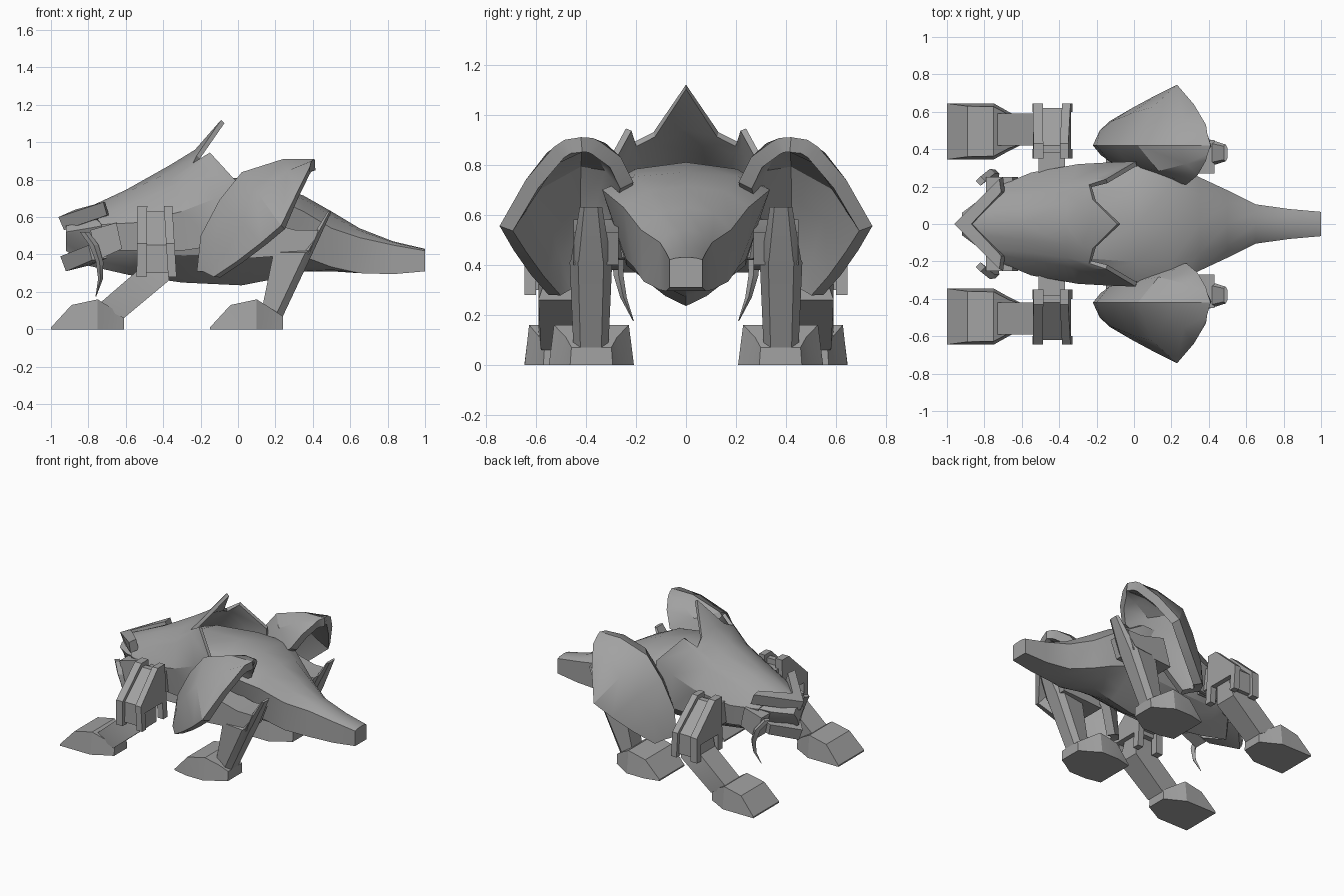
import bpy
import bmesh
from mathutils import Vector

default_cube = bpy.data.objects.get("Cube")
if default_cube:
    bpy.data.objects.remove(default_cube, do_unlink=True)

# Single matte grey used on every part
grey = bpy.data.materials.new("stone_grey")
grey.use_nodes = True
colour = (0.36, 0.36, 0.36, 1)
grey.diffuse_color = colour
grey.node_tree.nodes["Principled BSDF"].inputs["Base Color"].default_value = colour
parts = []


def finish(name, bm, mirror=False, thickness=0):
    """Turn a bmesh into an object, optionally mirrored across y and thickened."""
    mesh = bpy.data.meshes.new(name)
    bm.to_mesh(mesh)
    bm.free()
    mesh.materials.append(grey)
    part = bpy.data.objects.new(name, mesh)
    bpy.context.collection.objects.link(part)
    if mirror:
        modifier = part.modifiers.new("mirror", "MIRROR")
        modifier.use_axis = (False, True, False)
        modifier.merge_threshold = 0.001
    if thickness:
        modifier = part.modifiers.new("thickness", "SOLIDIFY")
        modifier.thickness = thickness
        modifier.offset = -1
    parts.append(part)


def loft(name, rings, mirror=True, open_start=False):
    """Solid through matching rings of points; an open start sits on the mirror plane."""
    bm = bmesh.new()
    loops = [[bm.verts.new(p) for p in ring] for ring in rings]
    count = len(loops[0])
    for a, b in zip(loops, loops[1:]):
        for i in range(count):
            j = (i + 1) % count
            bm.faces.new((a[i], a[j], b[j], b[i]))
    start = bm.faces.new(loops[0])
    bm.faces.new(loops[-1])
    bmesh.ops.recalc_face_normals(bm, faces=bm.faces[:])
    if open_start:
        bm.faces.remove(start)
    finish(name, bm, mirror)


def sheet(name, rows, thickness):
    """Upward-facing thick sheet through rows of points, mirrored."""
    bm = bmesh.new()
    grid = [[bm.verts.new(p) for p in row] for row in rows]
    for a, b in zip(grid, grid[1:]):
        for i in range(len(a) - 1):
            bm.faces.new((a[i], a[i + 1], b[i + 1], b[i]))
    bm.normal_update()
    if sum(f.normal.z * f.calc_area() for f in bm.faces) < 0:
        bmesh.ops.reverse_faces(bm, faces=bm.faces[:])
    finish(name, bm, True, thickness)


def side_prism(name, profile, near, far):
    """Extrude an x-z profile between two y positions."""
    loft(name, [[(x, y, z) for x, z in profile] for y in (near, far)])


def cross_prism(name, profile, start, end, lean=0):
    """Extrude a y-z profile between two x positions, leaning with height."""
    loft(name, [[(x + lean * (z - 0.47), y, z) for y, z in profile] for x in (start, end)])


def bar(x, near, far, low, high):
    """Upright rectangular ring at one x position."""
    return [(x, near, low), (x, far, low), (x, far, high), (x, near, high)]


# Body and tail: x, half width, top, shoulder height, keel
body_sections = [
    (-0.92, 0.06, 0.56, 0.52, 0.42),
    (-0.80, 0.15, 0.60, 0.54, 0.34),
    (-0.58, 0.24, 0.70, 0.58, 0.29),
    (-0.30, 0.29, 0.80, 0.64, 0.25),
    (0.02, 0.33, 0.81, 0.70, 0.235),
    (0.20, 0.335, 0.77, 0.70, 0.27),
    (0.35, 0.25, 0.715, 0.63, 0.31),
    (0.50, 0.18, 0.63, 0.54, 0.31),
    (0.65, 0.105, 0.54, 0.49, 0.30),
    (0.83, 0.08, 0.47, 0.45, 0.295),
    (1.00, 0.065, 0.43, 0.42, 0.31),
]
rings = []
for x, w, top, shoulder, keel in body_sections:
    tail = max(0, min(1, (x - 0.2) / 0.38))
    low = keel + (0.06 + (shoulder - keel) * 0.22) * (1 - tail)
    half = [(w * 0.62, top - (top - shoulder) * 0.25), (w, shoulder),
            (w * (0.72 + 0.28 * tail), low), (w * (0.25 + 0.65 * tail), keel + 0.04 * (1 - tail))]
    ring = [(x, 0, top)] + [(x, y, z) for y, z in half] + [(x, 0, keel)]
    ring += [(x, -y, z) for y, z in reversed(half)]
    rings.append(ring)
loft("body_and_tail", rings, mirror=False)

# Back shell with a raised central spike and jagged rear edge
sheet("back_shell", [
    [(-.87, 0, .62), (-.82, .06, .62), (-.78, .13, .61), (-.76, .16, .60), (-.73, .20, .56), (-.72, .19, .42)],
    [(-.60, 0, .745), (-.60, .08, .73), (-.58, .15, .70), (-.58, .19, .67), (-.55, .275, .57), (-.55, .25, .42)],
    [(-.36, 0, .88), (-.36, .11, .845), (-.36, .18, .80), (-.34, .23, .77), (-.30, .32, .63), (-.30, .29, .42)],
    [(-.23, 0, .96), (-.28, .12, .90), (-.28, .20, .86), (-.22, .24, .88), (-.12, .33, .70), (-.10, .32, .45)],
    [(-.09, 0, 1.12), (-.22, .13, .93), (-.24, .21, .89), (-.15, .24, .945), (.01, .335, .77), (.02, .325, .48)],
], 0.025)

# Swept brow and lower jaw, each joined at the centre line
loft("brow_plate", [
    [(-.96, 0, .60), (-.93, 0, .53), (-.85, 0, .56), (-.87, 0, .64)],
    [(-.72, .24, .68), (-.70, .25, .61), (-.69, .17, .61), (-.71, .17, .68)],
], open_start=True)
loft("lower_jaw", [
    [(-.95, 0, .39), (-.92, 0, .31), (-.80, 0, .34), (-.82, 0, .44)],
    [(-.80, .16, .45), (-.78, .15, .37), (-.70, .14, .38), (-.70, .14, .46)],
], open_start=True)

# Cheek blocks and curved tusks
side_prism("cheek_blocks", [(-.79, .53), (-.65, .57), (-.62, .43), (-.75, .37)], 0.15, 0.25)
tusk_path = [(-.82, .23, .52, .025), (-.77, .27, .45, .025), (-.74, .27, .36, .02),
             (-.735, .25, .27, .013), (-.76, .21, .175, .002)]
loft("tusks", [[(x - r, y, z), (x, y - r, z), (x + r, y, z), (x, y + r, z)]
               for x, y, z, r in tusk_path])

# Domed haunch guards: ridge with ribs falling to an outer and inner rim
ridge = [(-.22, .42, .31), (-.20, .42, .50), (-.10, .42, .69), (.02, .42, .84), (.24, .42, .91), (.41, .42, .91)]
outer = [(-.13, .55, .28), (-.01, .62, .36), (.12, .69, .46), (.23, .745, .555), (.32, .64, .74), (.385, .53, .87)]
inner = [(-.12, .34, .28), (-.04, .29, .42), (.07, .25, .58), (.28, .21, .73), (.34, .26, .83), (.385, .34, .89)]
haunch_rows = []
for crest, out, inn in zip(ridge, outer, inner):
    row = []
    for rim, side in ((out, 1), (inn, -1)):
        middle = (Vector(crest) + Vector(rim)) / 2
        swell = (Vector(rim) - Vector(crest)).length * 0.13
        middle += Vector((-0.4, side * 0.7, 0.6)) * swell
        row.append([rim, middle])
    haunch_rows.append([row[0][0], row[0][1], crest, row[1][1], row[1][0]])
sheet("haunch_guards", haunch_rows, 0.06)


def foot(name, toe, middle, half, toe_width):
    """Wedge toe, high instep and narrow heel: offset, base and top width, height."""
    steps = [(0, toe_width, toe_width, 0.01), (0.11, 1, 0.9, 0.13), (0.25, 1, 0.88, 0.16),
             (0.33, 0.7, 0.6, 0.11), (0.39, 0.5, 0.47, 0.07)]
    sections = []
    for offset, base, top, height in steps:
        x, base, top = toe + offset, half * base, half * top
        sections.append([(x, middle - base, 0), (x, middle + base, 0),
                         (x, middle + top, height), (x, middle - top, height)])
    loft(name, sections)


foot("front_feet", -1.0, 0.495, 0.15, 1)
foot("hind_feet", -0.15, 0.378, 0.17, 0.85)

# Front legs, axles and flanged arch-shaped guards
loft("front_legs", [
    [(-.75, .42, .13), (-.75, .59, .13), (-.61, .58, .06), (-.61, .43, .06)],
    [(-.53, .42, .32), (-.53, .59, .32), (-.37, .59, .26), (-.37, .42, .26)],
    [(-.49, .42, .52), (-.49, .50, .52), (-.37, .50, .52), (-.37, .42, .52)],
])
loft("front_axles", [bar(-.51, .22, .44, .43, .59), bar(-.37, .22, .44, .43, .59)])
guard = [(.35, .66), (.43, .66), (.645, .46), (.645, .28), (.60, .28),
         (.60, .40), (.40, .40), (.40, .28), (.35, .28)]
cross_prism("guard_front_flanges", guard, -0.54, -0.487, lean=0.01)
cross_prism("guard_rear_flanges", guard, -0.385, -0.34, lean=-0.06)
panel = [(.38, .63), (.42, .63), (.62, .45), (.62, .30), (.59, .30), (.59, .40), (.38, .40)]
cross_prism("guard_panels", panel, -0.49, -0.37)

# Hind thighs, then shins with a chamfered back and heel spur
side_prism("hind_thighs", [(.06, .38), (.20, .39), (.38, .40), (.43, .53), (.31, .53), (.12, .58)], 0.27, 0.45)
shin_steps = [(.12, .24, .07, .07), (.19, .40, .41, .085), (.35, .405, .42, .08), (.48, .50, .63, .045)]
shins = []
for front, back, z, w in shin_steps:
    chamfer = min(0.04, (back - front) * 0.5)
    half = [(front, w * 0.8), (back - chamfer, w), (back, w * 0.6)]
    shins.append([(x, 0.38 + y, z) for x, y in half] + [(x, 0.38 - y, z) for x, y in reversed(half)])
loft("hind_shins", shins)

# Bake modifiers, then smooth gentle bends while keeping hard edges
bpy.ops.object.select_all(action="DESELECT")
for part in parts:
    part.select_set(True)
bpy.context.view_layer.objects.active = parts[0]
bpy.ops.object.convert(target="MESH")
bpy.ops.object.shade_smooth_by_angle(angle=0.52)
